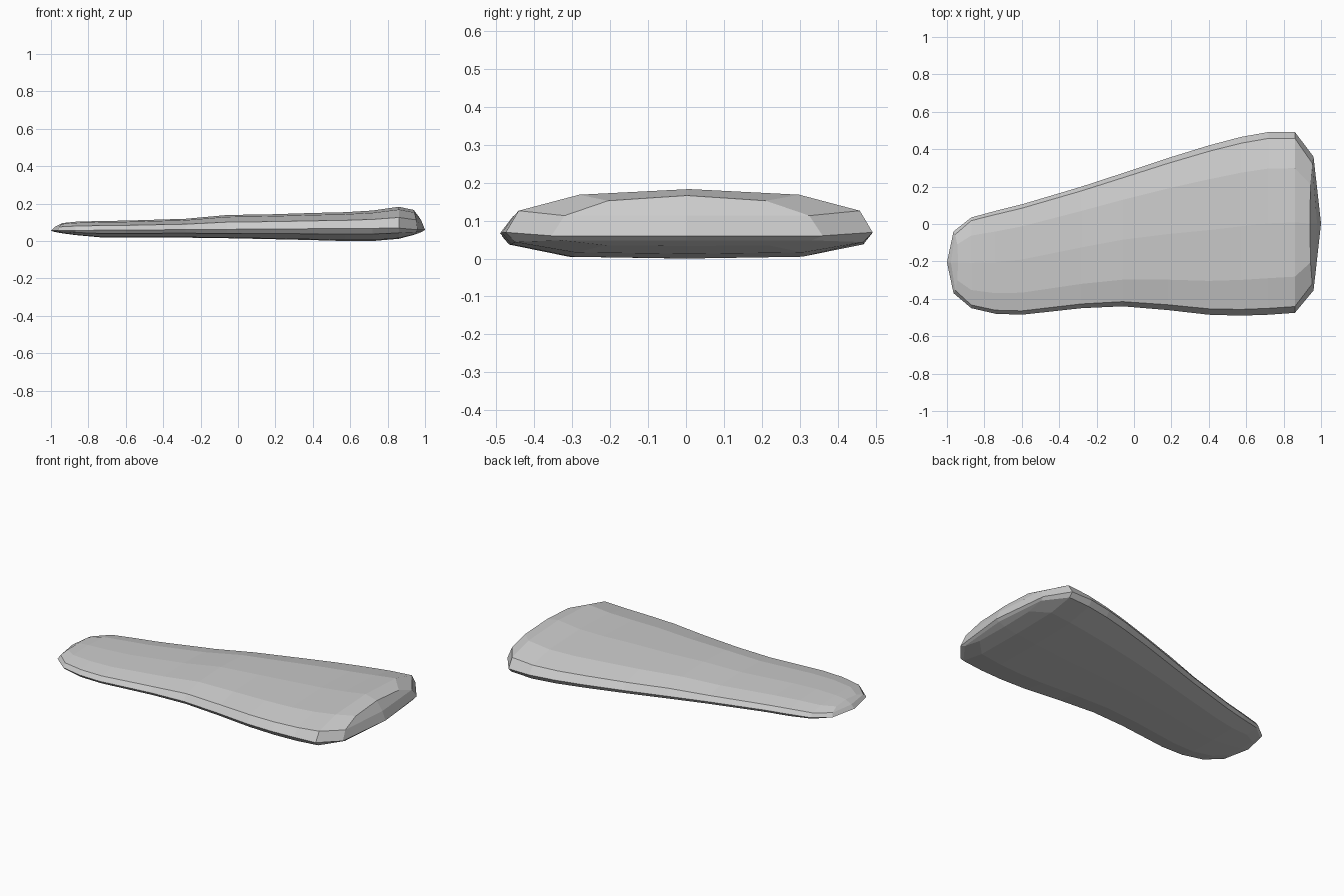
import bpy, bmesh

if "Cube" in bpy.data.objects:
    bpy.data.objects.remove(bpy.data.objects["Cube"])

# Stations along the slab: x, front edge y, back edge y, crest z, underside z
stations = [
    (-0.87, -0.45, 0.035, 0.103, 0.032),
    (-0.74, -0.48, 0.07, 0.107, 0.02),
    (-0.60, -0.485, 0.105, 0.109, 0.02),
    (-0.28, -0.45, 0.20, 0.119, 0.018),
    (-0.06, -0.44, 0.272, 0.139, 0.015),
    (0.18, -0.46, 0.352, 0.143, 0.01),
    (0.40, -0.485, 0.42, 0.15, 0.005),
    (0.57, -0.49, 0.465, 0.154, 0.0),
    (0.72, -0.485, 0.492, 0.163, 0.0),
    (0.86, -0.475, 0.492, 0.183, 0.012),
]
# Cross-section: half-width fraction, height fraction above (+) or below (-) rim
section = [(1, 0), (.93, .5), (.6, .87), (0, 1), (-.6, .87), (-.93, .5),
           (-1, 0), (-.95, -.45), (-.62, -.93), (0, -1), (.62, -.93), (.95, -.45)]


def ring(x, y0, y1, top, bottom):
    mid, half = (y0 + y1) / 2, (y1 - y0) / 2
    rim = 0.063 + 0.007 * x
    return [(x, mid + half * w, rim + h * ((top - rim) if h > 0 else (rim - bottom)))
            for w, h in section]


def end_rings(s, rim_x, y0, y1, tip_x, crest_x, crest, rim, low):
    """Rounded end: a bowed ring, then a column of points on the centre line."""
    mid, half = (y0 + y1) / 2, (y1 - y0) / 2
    bowed, column = [], []
    for w, h in section:
        a = abs(h)
        z = rim + h * ((crest - rim) if h > 0 else (rim - low))
        inset = crest_x if h > 0 else rim_x - s * 0.02
        x = rim_x + (inset - rim_x) * a ** 1.5
        bowed.append((x, mid + half * w * (.97 if a else 1), z))
        k = 1 if a > .8 else a
        zc = rim + (1 if h > 0 else -1) * k * ((crest - rim) if h > 0 else (rim - low))
        column.append((tip_x + (inset - tip_x) * k ** 1.5, mid, zc))
    return bowed, column


left, left_tip = end_rings(-1, -0.965, -0.37, -0.04, -1.0, -0.94, 0.096, 0.055, 0.042)
right, right_tip = end_rings(1, 0.96, -0.355, 0.36, 1.0, 0.94, 0.166, 0.06, 0.033)
rings = [left_tip, left] + [ring(*s) for s in stations] + [right, right_tip]

# Loft the rings into one closed faceted slab
bm = bmesh.new()
loops = [[bm.verts.new(p) for p in r] for r in rings]
n = len(section)
for a, b in zip(loops, loops[1:]):
    for i in range(n):
        j = (i + 1) % n
        bm.faces.new((a[i], b[i], b[j], a[j]))
bmesh.ops.remove_doubles(bm, verts=bm.verts, dist=0.0005)
bmesh.ops.recalc_face_normals(bm, faces=bm.faces)

mesh = bpy.data.meshes.new("stone_slab")
bm.to_mesh(mesh)
bm.free()
slab = bpy.data.objects.new("stone_slab", mesh)
bpy.context.collection.objects.link(slab)
